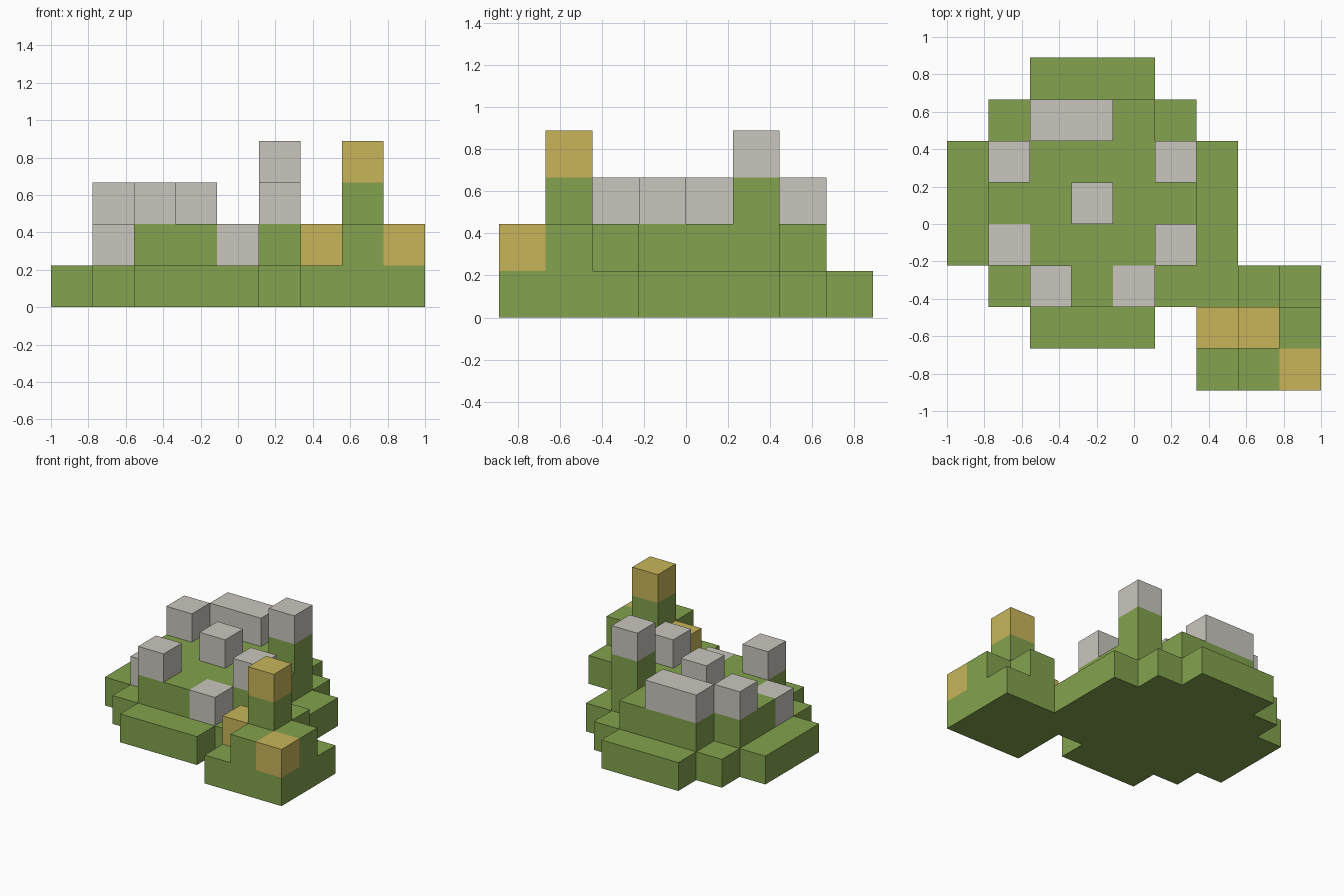
import bpy, bmesh
from mathutils import Vector

if "Cube" in bpy.data.objects:
    bpy.data.objects.remove(bpy.data.objects["Cube"])

CELL = 2 / 9  # edge of one block; the layout is 9 wide and 8 deep

# Height of the grassy ground in blocks, back row first
GROUND = ["001110000",
          "012221000",
          "122223100",
          "122222100",
          "112222100",
          "012211121",
          "001110132",
          "000000121"]
# Loose blocks sitting on the ground: (column, row counted from the front)
STONES = [(2, 2), (4, 2), (1, 3), (5, 3), (3, 4), (1, 5), (5, 5), (2, 6), (3, 6)]
SAND = [(8, 0), (6, 1), (7, 1)]


def material(name, colour):
    mat = bpy.data.materials.new(name)
    mat.diffuse_color = (*colour, 1)
    mat.use_nodes = True
    mat.node_tree.nodes["Principled BSDF"].inputs["Base Color"].default_value = mat.diffuse_color
    return mat


def height(col, row):
    return int(GROUND[7 - row][col])


ground = {(c, r, z) for c in range(9) for r in range(8) for z in range(height(c, r))}
stones = {(c, r, height(c, r)) for c, r in STONES}
sand = {(c, r, height(c, r)) for c, r in SAND}
solid = ground | stones | sand


def build(name, blocks, mat):
    """Make a mesh of the outer faces of a set of blocks."""
    bm = bmesh.new()
    for block in sorted(blocks):
        for axis in range(3):
            for side in (0, 1):
                near = list(block)
                near[axis] += 2 * side - 1
                if tuple(near) in solid:
                    continue
                u, v = (axis + 1) % 3, (axis + 2) % 3
                corners = []
                for a, b in ((0, 0), (1, 0), (1, 1), (0, 1)):
                    p = Vector(block)
                    p[axis] += side
                    p[u] += a
                    p[v] += b
                    corners.append(bm.verts.new((p - Vector((4.5, 4, 0))) * CELL))
                bm.faces.new(corners if side else corners[::-1])
    bmesh.ops.remove_doubles(bm, verts=bm.verts, dist=1e-4)
    mesh = bpy.data.meshes.new(name)
    bm.to_mesh(mesh)
    bm.free()
    mesh.materials.append(mat)
    obj = bpy.data.objects.new(name, mesh)
    bpy.context.collection.objects.link(obj)


# Stepped hill with its side mound, then the blocks on top
build("grassy_hill", ground, material("grass green", (0.227, 0.361, 0.074)))
build("stone_blocks", stones, material("stone grey", (0.591, 0.565, 0.515)))
build("sand_blocks", sand, material("sand yellow", (0.578, 0.462, 0.102)))
